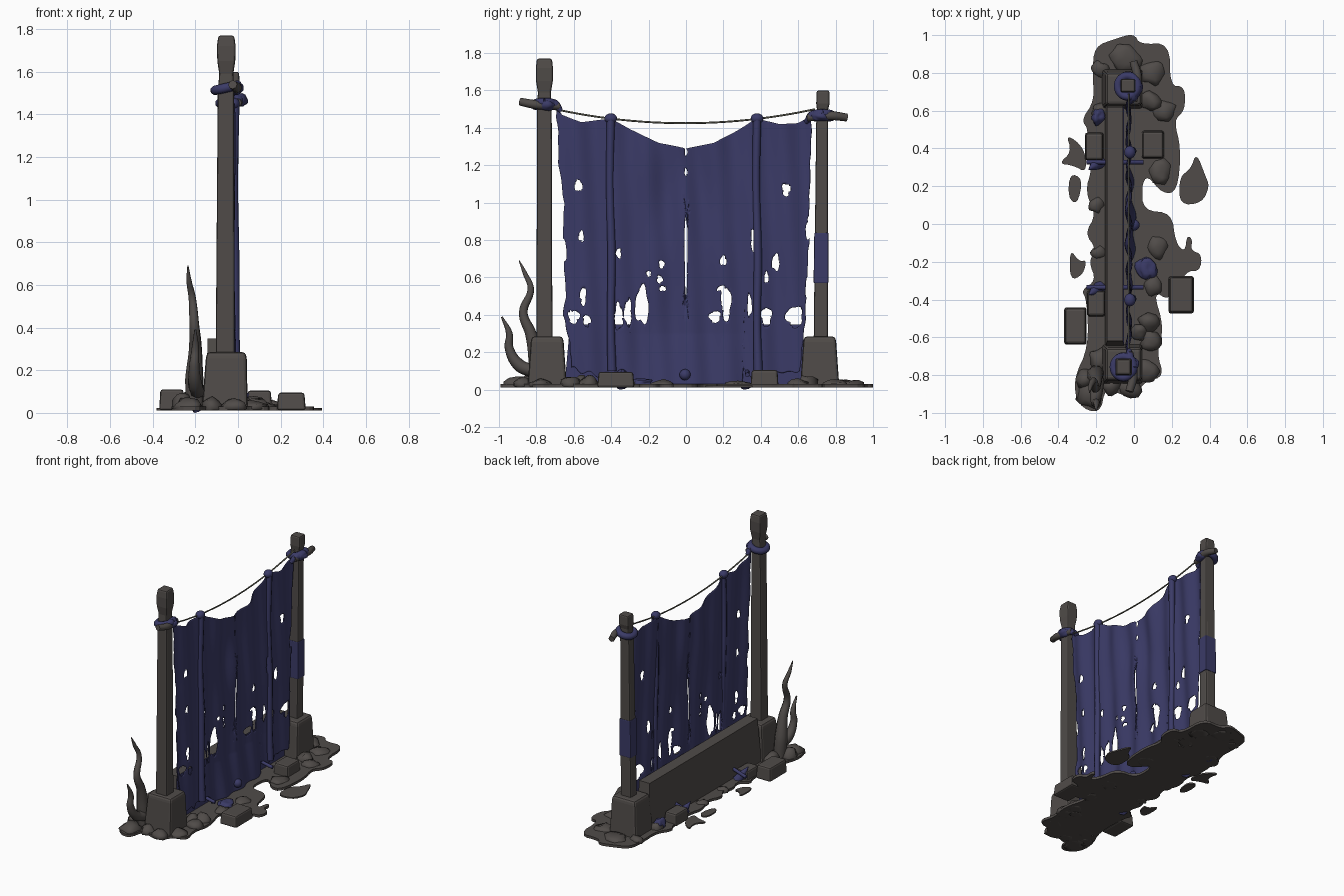
import bpy, bmesh, math, random
from mathutils import Vector, noise
random.seed(4)

def mat(name, c):
    m = bpy.data.materials.new(name)
    m.diffuse_color = (*c, 1)
    return m
STONE = mat("grey brown stone", (0.080, 0.071, 0.066))
CLOTH = mat("navy cloth", (0.043, 0.043, 0.135))
ROPE = mat("rope", (0.12, 0.12, 0.09))

def finish(name, bm, mats, smooth=False, bevel=0):
    bmesh.ops.recalc_face_normals(bm, faces=bm.faces)
    me = bpy.data.meshes.new(name)
    bm.to_mesh(me); bm.free()
    ob = bpy.data.objects.new(name, me)
    bpy.context.collection.objects.link(ob)
    for m in mats:
        me.materials.append(m)
    if smooth:
        me.shade_smooth()
    if bevel:
        b = ob.modifiers.new("bevel", 'BEVEL')
        b.width, b.segments = bevel, 2
    return ob

def lerp(pts, t):
    for (a, u), (b, v) in zip(pts, pts[1:]):
        if t <= b:
            return u + (v - u) * max(0, (t - a) / (b - a))
    return pts[-1][1]

# stacked rectangles: (z, cx, cy, half x, half y)
def tower(name, secs, m=STONE, bevel=0.01):
    bm = bmesh.new()
    rings = [[bm.verts.new((cx + sx * hx, cy + sy * hy, z)) for sx, sy in
              ((-1, -1), (1, -1), (1, 1), (-1, 1))] for z, cx, cy, hx, hy in secs]
    bm.faces.new(rings[0]); bm.faces.new(rings[-1])
    for a, b in zip(rings, rings[1:]):
        for i in range(4):
            bm.faces.new((a[i], a[(i + 1) % 4], b[(i + 1) % 4], b[i]))
    return finish(name, bm, [m], bevel=bevel)

# tube along smooth path of (x, y, z, radius)
def tube(name, pts, m, res=6, bez=True):
    cu = bpy.data.curves.new(name, 'CURVE')
    cu.dimensions, cu.bevel_depth, cu.bevel_resolution = '3D', 1, 2
    cu.use_fill_caps, cu.resolution_u = True, res
    s = cu.splines.new('BEZIER' if bez else 'POLY')
    p = s.bezier_points if bez else s.points
    p.add(len(pts) - 1)
    for q, (x, y, z, r) in zip(p, pts):
        q.co = (x, y, z) if bez else (x, y, z, 1)
        q.radius = r
        if bez:
            q.handle_left_type = q.handle_right_type = 'AUTO'
    s.use_smooth = True
    cu.materials.append(m)
    ob = bpy.data.objects.new(name, cu)
    bpy.context.collection.objects.link(ob)
    return ob

def lump(name, loc, size, m, rough=0.0, sub=3):
    bm = bmesh.new()
    bmesh.ops.create_icosphere(bm, subdivisions=sub, radius=1)
    for v in bm.verts:
        k = 1 + rough * noise.noise(v.co * 1.3 + Vector(loc) * 9)
        v.co = Vector(loc) + Vector(a * b * k for a, b in zip(v.co, size))
        v.co.z = max(v.co.z, 0.012)
    return finish(name, bm, [m], True)

# posts with footings
tower("left_post", [(0.2, -.06, -.757, .045, .043), (1.50, -.057, -.757, .038, .039),
                    (1.59, -.055, -.757, .033, .035), (1.65, -.055, -.757, .042, .045),
                    (1.72, -.055, -.757, .044, .046), (1.77, -.055, -.757, .037, .040)])
tower("right_post", [(0.2, -.045, .72, .043, .038), (1.42, -.035, .728, .037, .032),
                     (1.50, -.033, .73, .034, .030), (1.53, -.032, .732, .040, .036),
                     (1.60, -.032, .733, .037, .034)])
tower("post_wrap_band", [(.57, -.042, .722, .046, .040), (.84, -.040, .724, .044, .038)], CLOTH, .006)
for n, y, zt in (("left", -.742, .285), ("right", .715, .285)):
    tower(n + "_footing", [(.012, -.062, y, .108, .105), (zt - .03, -.055, y, .096, .088),
                           (zt, -.055, y, .09, .082)], bevel=.015)

# low wall, cloth-covered on its front face
wall = tower("low_wall", [(.012, -.103, 0, .05, .65), (.35, -.1, 0, .042, .62)], bevel=0)
wall.data.materials.append(CLOTH)
for p in wall.data.polygons:
    p.material_index = 1 if p.normal.x > .7 else 0

# crossing pegs with tied cloth
for n, px, y, z, s in (("left", -.055, -.757, 1.525, -1), ("right", -.033, .73, 1.465, 1)):
    tube(n + "_peg", [(px + .03, y - s * .08, z - .01, .02), (px + .05, y + s * .05, z, .024),
                      (px + .03, y + s * .13, z + (.015 if s < 0 else -.01), .021)], STONE)
    bm = bmesh.new()
    tor = [(math.cos(a * math.tau / 16), math.sin(a * math.tau / 16)) for a in range(17)]
    bm.free()
    tube(n + "_knot_ring", [(px + .052 * c, y + .055 * q, z + .012 * c, .023) for c, q in tor], CLOTH, 2)
    lump(n + "_knot", (px + .045, y - s * .01, z), (.032, .055, .03), CLOTH, .3)
    tube(n + "_tie", [(px + .045, y + s * .03, z + .01, .022), (px + .03, y - s * .055, z, .026),
                      (-.025, y - s * .09, z - .035, .012)], CLOTH)

# sagging rope
tube("rope", [(-.028, -.70 + 1.39 * i / 24, 1.425 + .075 * (i / 12 - 1) ** 2, .005)
              for i in range(25)], ROPE, 1, False)

# torn cloth: a rippled grid, cells removed inside ragged ellipses (y, z, ry, rz)
HOLES = [(0, .72, .008, .23), (0, 1.27, .008, .02), (0, 1.165, .008, .02), (-.575, 1.09, .022, .028),
         (-.56, .82, .014, .03), (-.36, .73, .014, .026), (-.2, .62, .012, .016), (-.13, .67, .015, .022),
         (-.14, .59, .016, .02), (-.125, .54, .018, .014), (-.235, .45, .036, .10), (-.31, .41, .02, .07),
         (-.55, .50, .015, .05), (-.6, .39, .03, .035), (-.53, .37, .02, .03), (-.36, .39, .022, .07),
         (.2, .69, .018, .026), (.19, .54, .022, .016), (.155, .39, .03, .03), (.215, .46, .026, .09),
         (.36, .8, .012, .06), (.34, .45, .012, .06), (.43, .6, .012, .03), (.48, .68, .02, .045),
         (.58, .39, .045, .055), (.43, .39, .028, .05), (.535, 1.07, .022, .034)]
HOLES += [(-.66, .74, .02, .08), (.66, .86, .02, .06), (.66, .55, .02, .08)]
TOP = [(-.69, 1.51), (-.66, 1.47), (-.56, 1.43), (-.4, 1.45), (-.3, 1.39), (-.15, 1.32), (0, 1.29),
       (.15, 1.32), (.28, 1.39), (.38, 1.45), (.5, 1.42), (.6, 1.425), (.67, 1.46)]
LEFT = [(0, -.60), (.25, -.62), (.4, -.66), (.5, -.64), (.8, -.66), (1, -.65), (1.2, -.68), (1.5, -.69)]
RIGHT = [(0, .60), (.3, .63), (.6, .65), (1, .66), (1.45, .67)]

def ragged(y, z, i):
    hy, hz, ry, rz = HOLES[i]
    a, b = (y - hy) / ry, (z - hz) / rz
    t = math.atan2(b, a)
    return math.hypot(a, b) / (1 + .13 * math.sin(3 * t + i) + .07 * math.sin(5 * t + 2 * i))

NU, NV = 180, 180
bm = bmesh.new()
grid = []
for j in range(NV + 1):
    row = []
    for i in range(NU + 1):
        u, v = i / NU, j / NV
        y0 = -.69 + 1.36 * u
        top = lerp(TOP, y0)
        bot = .03 if abs(y0) < .33 else .09 + .06 * noise.noise((y0 * 14, 3, 0))
        z = bot + (top - bot) * v
        l, r = lerp(LEFT, z), lerp(RIGHT, z)
        wob = .008 * noise.noise((z * 12, 5, 0))
        y = l + wob + (r - l) * u
        for k, (hy, hz, ry, rz) in enumerate(HOLES):
            if abs(y - hy) < ry * 1.6 and abs(z - hz) < rz * 1.6:
                d = ragged(y, z, k)
                if d > .2 and abs(d - 1) * min(ry, rz) < .004:
                    y, z = hy + (y - hy) / d, hz + (z - hz) / d
        x = -.028 + .010 * math.sin(y * 34 + 2 * z) + .008 * noise.noise((y * 5, z * 2, 1))
        x += .012 * math.sin(9 * (z + 1.6 * abs(y))) * max(0, 1 - abs(y) / .4) * v
        x += .035 * max(0, .3 - z) / .3 * max(0, 1 - abs(y) / .45)
        row.append(bm.verts.new((x, y, z)))
    grid.append(row)
for j in range(NV):
    for i in range(NU):
        q = (grid[j][i], grid[j][i + 1], grid[j + 1][i + 1], grid[j + 1][i])
        c = sum((w.co for w in q), Vector()) / 4
        if all(ragged(c.y, c.z, k) >= 1 for k in range(len(HOLES))):
            bm.faces.new(q)
bmesh.ops.delete(bm, geom=[w for w in bm.verts if not w.link_faces], context='VERTS')
cloth = finish("torn_cloth", bm, [CLOTH], True)
sol = cloth.modifiers.new("thickness", 'SOLIDIFY')
sol.thickness, sol.offset = .006, 0

# rolled folds, beads and ground pegs
for n, y, py in (("left", -.402, -.335), ("right", .38, .328)):
    tube(n + "_cloth_fold", [(-.015, y, 1.45, .022), (-.02, y - .005, 1.1, .020), (-.015, y + .004, .7, .022),
                             (-.012, y, .35, .020), (-.01, y + .006, .10, .024)], CLOTH)
    lump(n + "_fold_bead", (-.022, y, 1.45), (.03, .034, .028), CLOTH)
    tube(n + "_ground_peg", [(-.25, py, .06, .012), (-.1, py, .10, .012), (.05, py, .08, .012)], CLOTH)
    tube(n + "_peg_shard", [(-.18, py, .02, .035), (-.21, py - .02, .07, .025), (-.24, py - .04, .12, .002)], CLOTH)
lump("hem_bead", (.0, -.005, .08), (.03, .03, .03), CLOTH)
lump("dark_shard", (-.19, .57, .05), (.035, .045, .05), CLOTH, .4)
lump("cloth_scrap", (.07, -.23, .035), (.05, .06, .022), CLOTH, .6)

# twisted roots
tube("tall_root", [(-.2, -.79, .02, .045), (-.205, -.80, .16, .045), (-.2, -.83, .30, .032), (-.205, -.87, .41, .024),
                   (-.215, -.83, .54, .018), (-.23, -.86, .62, .013), (-.235, -.892, .69, .003)], STONE, 8)
tube("short_root", [(-.19, -.82, .10, .035), (-.2, -.89, .13, .034), (-.205, -.945, .22, .024),
                    (-.2, -.945, .30, .018), (-.2, -.985, .39, .005)], STONE, 8)

# thin ragged ground slabs
def slab(name, pts, top=.03):
    for _ in range(2):
        pts = [q for a, b in zip(pts, pts[1:] + pts[:1]) for q in
               ((a[0] * .75 + b[0] * .25, a[1] * .75 + b[1] * .25),
                (a[0] * .25 + b[0] * .75, a[1] * .25 + b[1] * .75))]
    bm = bmesh.new()
    f = bm.faces.new([bm.verts.new((x, y, .012)) for x, y in pts])
    r = bmesh.ops.extrude_face_region(bm, geom=[f])
    for v in r["geom"]:
        if isinstance(v, bmesh.types.BMVert):
            v.co.z = top
    finish(name, bm, [STONE])

slab("rubble_ground", [(0, 1.01), (.03, .95), (.19, .96), (.19, .73), (.27, .73), (.27, .6), (.21, .55), (.25, .4),
     (.23, .17), (.15, .16), (.07, .26), (.04, .2), (.05, .07), (.2, .06), (.22, -.1), (.27, -.15), (.28, -.06),
     (.31, -.08), (.3, -.14), (.36, -.16), (.35, -.25), (.27, -.25), (.19, -.41), (.1, -.35), (.16, -.55),
     (.12, -.68), (.16, -.81), (.06, -.83), (0, -.92), (-.08, -.9), (-.15, -.86), (-.18, -1.01), (-.3, -.96),
     (-.32, -.82), (-.24, -.65), (-.25, -.4), (-.28, -.35), (-.2, -.3), (-.24, -.2), (-.2, -.13), (-.26, -.05),
     (-.2, .05), (-.26, .17), (-.22, .3), (-.26, .37), (-.24, .5), (-.28, .55), (-.21, .65), (-.22, .8),
     (-.21, .94), (-.1, .98)])
slab("right_flake", [(.24, .1), (.36, .11), (.4, .2), (.38, .25), (.33, .38), (.3, .29), (.24, .25)], .022)
slab("left_flake", [(-.4, .32), (-.33, .38), (-.36, .48), (-.26, .4), (-.25, .27), (-.32, .31)], .022)
slab("left_small_flake", [(-.34, .27), (-.27, .24), (-.3, .1), (-.35, .14)], .022)
slab("left_front_flake", [(-.34, -.13), (-.29, -.2), (-.25, -.19), (-.27, -.27), (-.34, -.3)], .022)

# squared blocks
for i, (x, y, hx, hy, h) in enumerate([(.1, .42, .06, .075, .105), (.25, -.375, .068, .10, .095),
        (-.31, -.54, .06, .10, .11), (-.21, .41, .05, .075, .10), (-.2, -.42, .05, .07, .09)]):
    tower(f"fallen_block_{i}", [(.012, x, y, hx, hy), (h, x, y, hx * .9, hy * .92)], bevel=.012)

# rounded stones around the base
for i, (x, y, s, h) in enumerate([(.06, -.78, .07, .05), (.09, -.62, .06, .07), (.08, -.52, .06, .07), (.03, -.57, .05, .07),
        (-.02, -.87, .06, .06), (-.12, -.86, .05, .06), (-.23, -.9, .07, .06), (-.26, -.82, .05, .08),
        (-.18, -.72, .06, .07), (.09, .65, .06, .07), (.1, .8, .07, .05), (-.05, .88, .09, .05),
        (-.18, .82, .05, .05), (-.18, .6, .05, .08), (.16, .6, .07, .05), (.12, -.12, .06, .045),
        (.1, -.33, .05, .05), (.14, .28, .06, .045), (-.2, .1, .04, .04), (-.19, -.15, .04, .04)]):
    lump(f"stone_{i}", (x, y, .02), (s, s * random.uniform(.8, 1.2), h - .015), STONE, .45, 2)
